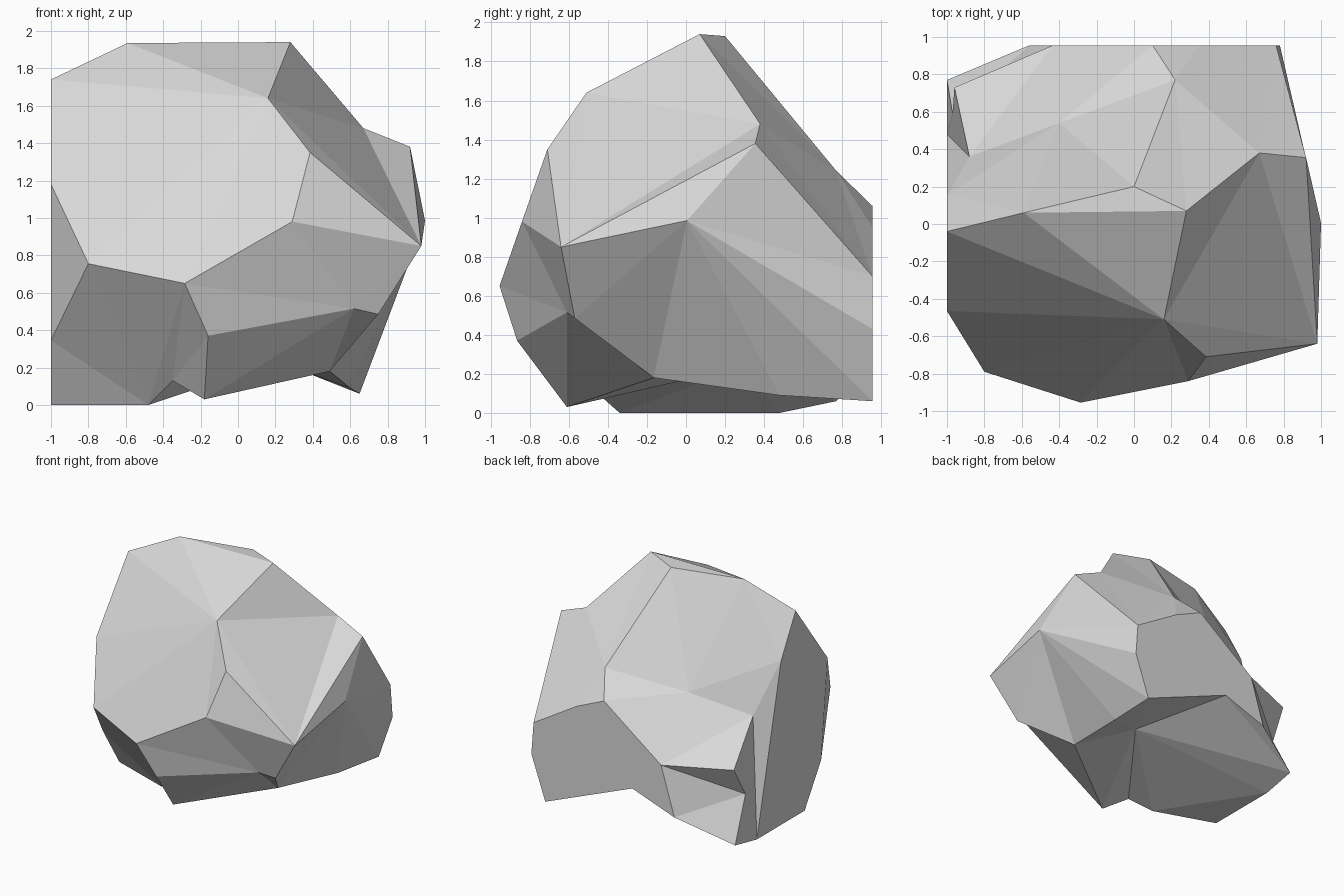
import bpy, bmesh, random
from mathutils import Vector

if "Cube" in bpy.data.objects:
    bpy.data.objects.remove(bpy.data.objects["Cube"])

random.seed(1)
stone = bpy.data.materials.new("grey stone")
stone.diffuse_color = (0.69, 0.69, 0.69, 1)
stone.use_nodes = True
stone.node_tree.nodes["Principled BSDF"].inputs["Base Color"].default_value = stone.diffuse_color

# Corner points by region: top, front, right, underside, back, left
P = dict(
    t1=(-1, -.04, 1.74), t2=(-.59, .06, 1.935), t3=(.28, .07, 1.94), t4=(0, .2, 1.93),
    f1=(.16, -.51, 1.64), f2=(.385, -.71, 1.35), f3=(.29, -.84, .98), f4=(-.285, -.955, .65),
    f5=(-.8, -.79, .755), f6=(-.16, -.865, .37), f7=(-.18, -.61, .03),
    r1=(.67, .38, 1.48), r2=(.92, .355, 1.38), r3=(1, .005, .985), r4=(.98, -.64, .85),
    r5=(.75, -.57, .485), r6=(.62, -.61, .515), r7=(.6, .48, .09),
    u1=(.49, -.165, .18), u2=(.215, .275, .232), u3=(-.35, -.487, .13),
    u4=(-.48, -.34, 0), u5=(-1, -.16, 0), u6=(-1, .48, 0),
    b1=(.22, .77, 1.24), b2=(.1, .955, 1.06), b3=(.35, .955, .95), b4=(.76, .955, .7),
    b5=(.78, .955, .43), b6=(.65, .955, .06), b7=(-.165, .955, .39),
    b8=(-.56, .955, .25), b9=(-.435, .955, .66),
    l1=(-1, -.465, 1.18), l2=(-1, -.38, .345), l3=(-1, .155, 1.39), l4=(-.88, .36, .97),
    l5=(-.96, .73, .67), l6=(-.97, .59, .42), l7=(-1, .77, .06), a=(-.4, .54, 1.11))

# Ridges and creases, as spokes from a hub corner
CREASES = dict(
    a="t4 t2 l3 l4 b9 b2 b1", b1="t4 t3 r1 b4 b2", r4="f1 f2 f3 r6 r5 r3 r2 r1",
    r3="r5 u1 r7 b6 b5 b4 r2", f1="t2 t3 r1 f2 f4 f5 l1 t1", r6="f3 f4 f6 f7 u1 r5",
    u1="f7 r5 r7 u2", u2="r7 b6 b7 u6 u4 u3", u4="u6 u5 l2 f5 f4 u3", f7="f6 u3 u2",
    l4="l3 u6 l6 l5 b9", l6="b9 l5 l7 b8", u6="l7 l3 u5", t2="t1 t3 t4", l2="l1 u5 f5",
    b7="b6 b8 l7", b9="b8 b2 l5", r1="t3 r2 b4", t1="l1 l3", f4="f3 f5 f6",
    u3="f4 f6", b6="r7 b5")

# Wrap a skin over the corner directions, as seen from inside the rock
centre = Vector((-.05, .1, .85))
bm = bmesh.new()
V = {k: bm.verts.new((Vector(p) - centre).normalized()) for k, p in P.items()}
bmesh.ops.convex_hull(bm, input=bm.verts[:])


def side(a, b, c):
    return a.co.cross(b.co).dot(c.co)


def crosses(a, b, p, q):
    return (not {a, b} & {p, q} and side(p, q, a) * side(p, q, b) < 0
            and side(a, b, p) * side(a, b, q) < 0
            and (a.co + b.co).dot(p.co + q.co) > 0)


def force_edge(p, q):
    """Turn the edges that cross p-q until p-q is an edge itself."""
    for _ in range(60):
        if bm.edges.get((p, q)):
            return
        turnable = []
        for e in bm.edges:
            a, b = e.verts
            if frozenset((a, b)) in locked or not crosses(a, b, p, q):
                continue
            c, d = [v for f in e.link_faces for v in f.verts if v not in (a, b)]
            if side(c, d, a) * side(c, d, b) < 0:
                turnable.append(e)
        if not turnable:
            return
        bmesh.utils.edge_rotate(random.choice(turnable), True)


locked = set()
for hub, spokes in CREASES.items():
    for s in spokes.split():
        force_edge(V[hub], V[s])
        locked.add(frozenset((V[hub], V[s])))

# Push the skin out to the real corners
for k, p in P.items():
    V[k].co = p
bmesh.ops.recalc_face_normals(bm, faces=bm.faces[:])
me = bpy.data.meshes.new("rock")
bm.to_mesh(me)
bm.free()
me.materials.append(stone)
bpy.context.collection.objects.link(bpy.data.objects.new("rock", me))
